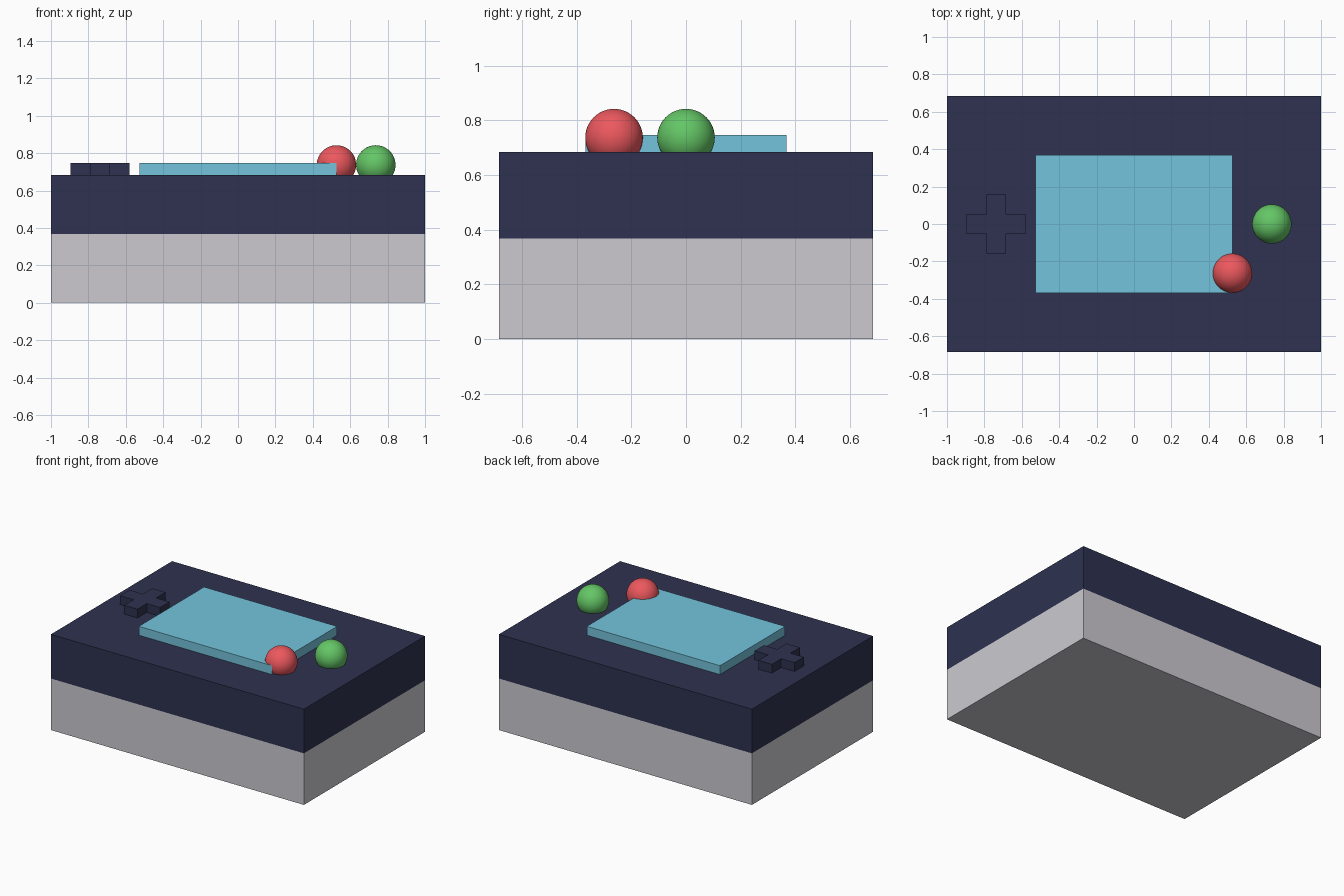
import bpy, bmesh

if "Cube" in bpy.data.objects:
    bpy.data.objects.remove(bpy.data.objects["Cube"])

U = 1 / 19  # design grid unit: the case is 38 units wide


def linear(c):
    c /= 255
    return c / 12.92 if c <= 0.04045 else ((c + 0.055) / 1.055) ** 2.4


def material(name, rgb):
    mat = bpy.data.materials.new(name)
    mat.diffuse_color = (*[linear(c) for c in rgb], 1)
    mat.use_nodes = True
    mat.node_tree.nodes["Principled BSDF"].inputs["Base Color"].default_value = mat.diffuse_color
    return mat


def prism(name, outline, z0, z1, mat):
    """Extrude a flat outline from z0 up to z1."""
    bm = bmesh.new()
    face = bm.faces.new([bm.verts.new((x, y, z0)) for x, y in outline])
    top = bmesh.ops.extrude_face_region(bm, geom=[face])["geom"]
    verts = [g for g in top if isinstance(g, bmesh.types.BMVert)]
    bmesh.ops.translate(bm, verts=verts, vec=(0, 0, z1 - z0))
    bmesh.ops.recalc_face_normals(bm, faces=bm.faces)
    mesh = bpy.data.meshes.new(name)
    bm.to_mesh(mesh)
    bm.free()
    mesh.materials.append(mat)
    obj = bpy.data.objects.new(name, mesh)
    bpy.context.collection.objects.link(obj)
    return obj


def rect(hx, hy):
    return [(-hx, -hy), (hx, -hy), (hx, hy), (-hx, hy)]


def ball(name, x, y, mat):
    bpy.ops.mesh.primitive_uv_sphere_add(segments=48, ring_count=24, radius=2 * U,
                                         location=(x, y, 14 * U))
    obj = bpy.context.object
    obj.name = name
    obj.data.materials.append(mat)
    bpy.ops.object.shade_smooth()


grey = material("pale_grey", (204, 202, 208))
navy = material("navy", (46, 50, 80))
blue = material("screen_blue", (116, 196, 221))
red = material("red", (236, 88, 94))
green = material("green", (100, 198, 102))

# Two-layer case
prism("lower_case", rect(1, 13 * U), 0, 7 * U, grey)
prism("upper_case", rect(1, 13 * U), 7 * U, 13 * U, navy)

# Raised screen
TOP = 14.2 * U
prism("screen", rect(10 * U, 7 * U), 13 * U, TOP, blue)

# Cross-shaped direction pad, one arm corner set turned four times
cross = []
for px, py in [(3, -1), (3, 1), (1, 1)]:
    cross.append((px, py))
for _ in range(3):
    cross += [(-y, x) for x, y in cross[-3:]]
prism("direction_pad", [(x * U - 14 * U, y * U) for x, y in cross], 13 * U, TOP, navy)

# Ball buttons
ball("red_button", 10 * U, -5 * U, red)
ball("green_button", 14 * U, 0, green)
